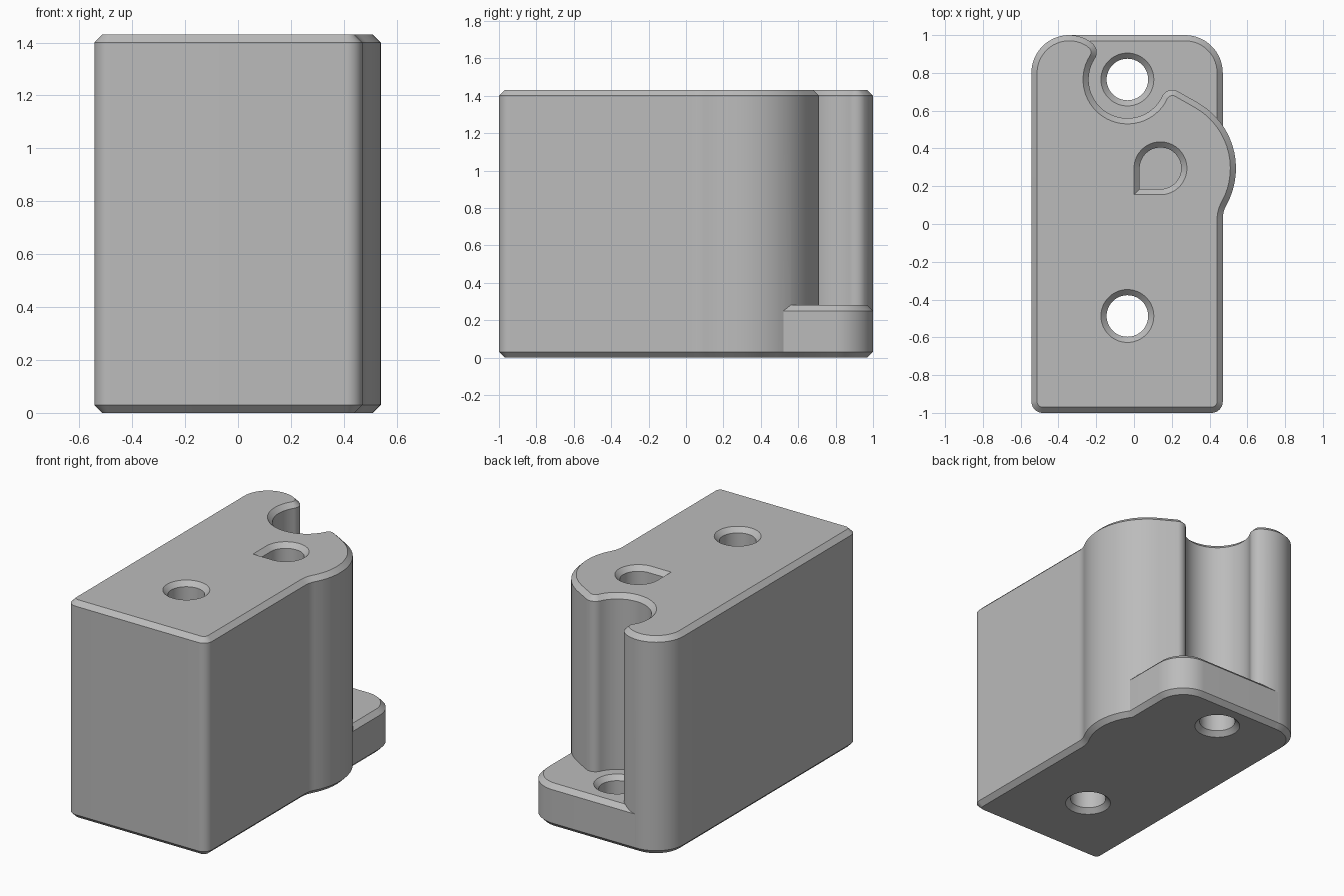
import bpy
import bmesh
from math import cos, sin, radians

cube = bpy.data.objects.get("Cube")
if cube:
    bpy.data.objects.remove(cube, do_unlink=True)

LEFT, RIGHT, HEIGHT, CH = -0.543, 0.47, 1.43, 0.03
POCKET = (-0.035, 0.765)     # bolt hole sitting in the back pocket
FRONT_HOLE = (-0.035, -0.487)
BULGE = (0.14, 0.295)        # centre of the side bulge and the drop-shaped hole


def arc(centre, r, a0, a1):
    n = max(3, round(abs(a1 - a0) / 6))
    angles = [radians(a0 + (a1 - a0) * i / n) for i in range(n + 1)]
    return [(centre[0] + r * cos(a), centre[1] + r * sin(a)) for a in angles]


def body_outline(inset):
    """Convex arcs shrink and concave arcs grow with the inset."""
    i = inset
    pts = arc((LEFT + 0.06, -0.94), 0.06 - i, 180, 270)
    pts += arc((RIGHT - 0.06, -0.94), 0.06 - i, 270, 360)
    pts += arc((RIGHT + 0.15, 0.027), 0.15 + i, 180, 150.8)   # blend into bulge
    pts += arc(BULGE, 0.40 - i, -29.2, 60)[1:]
    pts += arc((0.203, 0.65), 0.06 - i, 60, 154.2)            # pocket lip
    pts += arc(POCKET, 0.205 + i, 334.2, 147)[1:]
    pts += arc((-0.2575, 0.909), 0.06 - i, -33, 51.2)[1:]     # back lobe
    pts += arc((LEFT + 0.2, 0.8), 0.2 - i, 51.2, 180)[1:]
    return pts


def plate_outline(inset):
    i = inset
    return ([(-0.33, 0.3), (RIGHT - i, 0.3)]
            + arc((RIGHT - 0.2, 0.8), 0.2 - i, 0, 90) + [(-0.33, 1 - i)])


def drop_outline(inset):
    r = 0.11 - inset
    return arc(BULGE, r, -90, 180) + [(BULGE[0] - r, BULGE[1] - r)]


def loft(name, outline, levels):
    """Stack the outline at each (z, inset) level and cap both ends."""
    bm = bmesh.new()
    rings = [[bm.verts.new((x, y, z)) for x, y in outline(i)] for z, i in levels]
    for low, high in zip(rings, rings[1:]):
        n = len(low)
        for k in range(n):
            m = (k + 1) % n
            bm.faces.new((low[k], low[m], high[m], high[k]))
    bm.faces.new(rings[0][::-1])
    bm.faces.new(rings[-1])
    bmesh.ops.recalc_face_normals(bm, faces=bm.faces)
    mesh = bpy.data.meshes.new(name)
    bm.to_mesh(mesh)
    bm.free()
    obj = bpy.data.objects.new(name, mesh)
    bpy.context.collection.objects.link(obj)
    return obj


def combine(target, tool, operation):
    tool.hide_render = True
    mod = target.modifiers.new(tool.name, 'BOOLEAN')
    mod.operation, mod.solver, mod.object = operation, 'EXACT', tool
    bpy.context.view_layer.objects.active = target
    bpy.ops.object.modifier_apply(modifier=mod.name)
    bpy.data.objects.remove(tool, do_unlink=True)


def bolt_cutter(name, centre, top):
    """Through hole with a countersink at both ends."""
    return loft(name, lambda i: arc(centre, 0.11 - i, 0, 354),
                [(-0.01, -0.04), (CH, 0), (top - CH, 0), (top + 0.01, -0.04)])


def chamfered(top):
    return [(0, CH), (CH, 0), (top - CH, 0), (top, CH)]


# Tall block and the low foot under its back pocket
block = loft("mounting_block", body_outline, chamfered(HEIGHT))
combine(block, loft("foot_plate", plate_outline, chamfered(0.28)), 'UNION')

# Two bolt holes and the blind drop-shaped socket
combine(block, bolt_cutter("front_bolt_hole", FRONT_HOLE, HEIGHT), 'DIFFERENCE')
combine(block, bolt_cutter("back_bolt_hole", POCKET, 0.28), 'DIFFERENCE')
socket = loft("drop_socket", drop_outline,
              [(0.28, 0), (HEIGHT - CH, 0), (HEIGHT + 0.01, -0.04)])
combine(block, socket, 'DIFFERENCE')

# Plain grey finish
grey = bpy.data.materials.new("plain_grey")
grey.use_nodes = True
colour = (0.5, 0.5, 0.5, 1)
grey.diffuse_color = colour
grey.node_tree.nodes["Principled BSDF"].inputs["Base Color"].default_value = colour
block.data.materials.clear()
block.data.materials.append(grey)

bpy.ops.object.select_all(action='DESELECT')
block.select_set(True)
bpy.context.view_layer.objects.active = block
bpy.ops.object.shade_smooth_by_angle(angle=radians(30))
